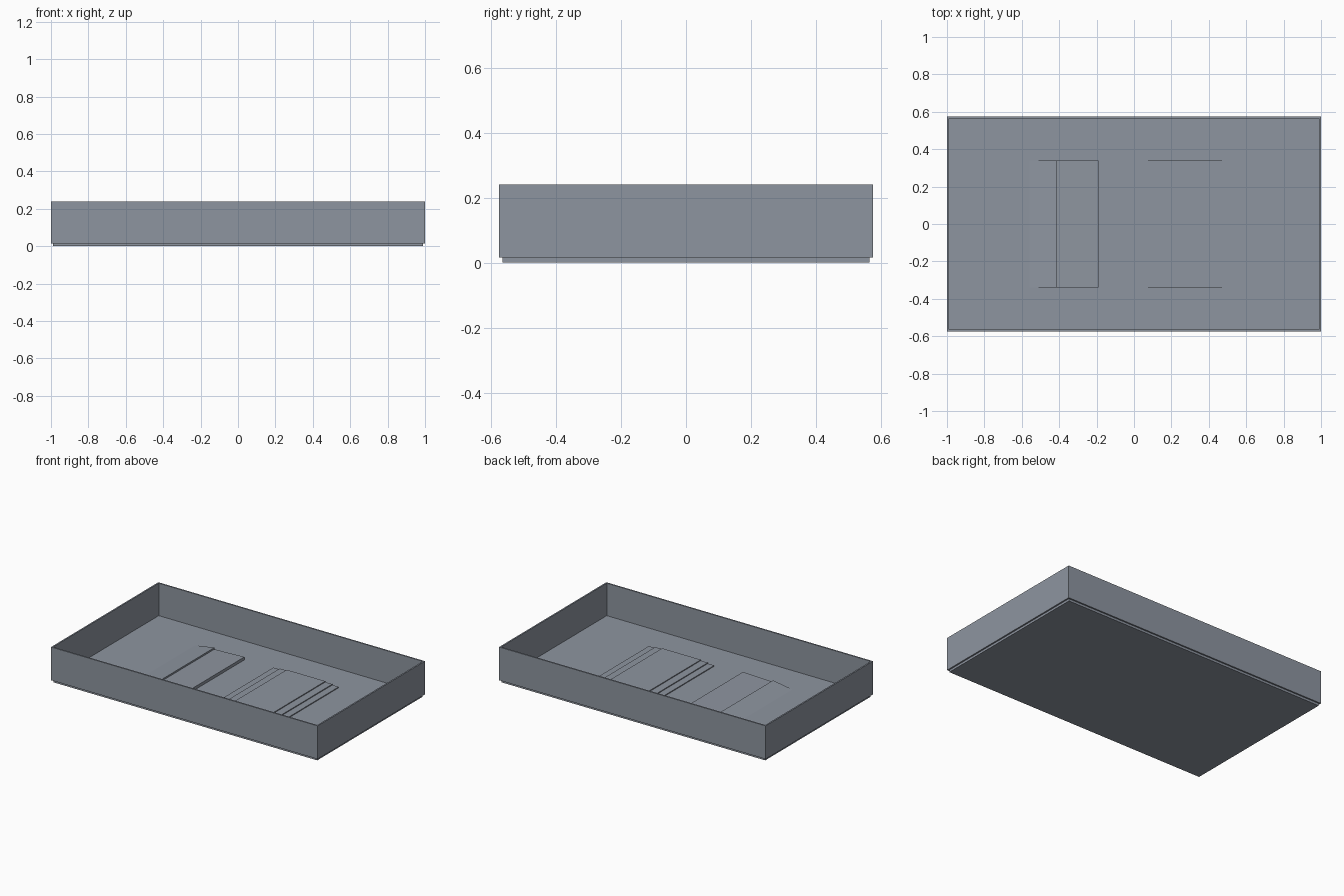
import bpy
import bmesh
from mathutils import Matrix, Vector

if "Cube" in bpy.data.objects:
    bpy.data.objects.remove(bpy.data.objects["Cube"], do_unlink=True)

# Single slate grey material
grey = bpy.data.materials.new("slate_grey")
colour = (0.27, 0.30, 0.35, 1.0)
grey.diffuse_color = colour
grey.use_nodes = True
grey.node_tree.nodes["Principled BSDF"].inputs["Base Color"].default_value = colour

FLOOR_Z = 0.02      # top of the tray floor
BUMP_Y = 0.34       # half width of the raised floor features


def finish(name, bm):
    """Turn a bmesh into a named, coloured object."""
    bmesh.ops.recalc_face_normals(bm, faces=bm.faces)
    mesh = bpy.data.meshes.new(name)
    bm.to_mesh(mesh)
    bm.free()
    mesh.materials.append(grey)
    obj = bpy.data.objects.new(name, mesh)
    bpy.context.collection.objects.link(obj)
    return obj


def box_bmesh(half_x, half_y, z0, z1):
    bm = bmesh.new()
    size = Matrix.Diagonal((2 * half_x, 2 * half_y, z1 - z0, 1))
    bmesh.ops.create_cube(bm, size=1, matrix=Matrix.Translation((0, 0, (z0 + z1) / 2)) @ size)
    return bm


def floor_ridge(name, profile):
    """Solid with an x/height profile, running across the floor along y."""
    bm = bmesh.new()
    ends = [[bm.verts.new((x, y, FLOOR_Z + h)) for x, h in profile]
            for y in (-BUMP_Y, BUMP_Y)]
    for end in ends:
        bm.faces.new(end)
    n = len(profile)
    for i in range(n):
        j = (i + 1) % n
        bm.faces.new((ends[0][i], ends[0][j], ends[1][j], ends[1][i]))
    return finish(name, bm)


# Floor plate, standing slightly proud below the walls
finish("floor_plate", box_bmesh(0.99, 0.565, 0, FLOOR_Z))

# Thin wall frame: open box given thickness inwards
bm = box_bmesh(1.0, 0.575, 0.015, 0.24)
bmesh.ops.delete(bm, geom=[f for f in bm.faces if abs(f.normal.z) > 0.5], context="FACES_ONLY")
walls = finish("wall_frame", bm)
solid = walls.modifiers.new("wall_thickness", "SOLIDIFY")
solid.thickness = 0.01
solid.offset = -1
solid.use_even_offset = True

# Sawtooth ramp: two slopes, each with a drop towards +x
floor_ridge("sawtooth_ramp", [(-0.56, -0.003), (-0.56, 0), (-0.415, 0.023), (-0.415, 0.012),
                              (-0.19, 0.02), (-0.19, -0.003)])

# Stepped platform: three treads up, three treads down
centre, step = 0.272, 0.006
halves = [0.245, 0.1975, 0.145]
rising = [(-0.245, -0.003)]
for level, half in enumerate(halves):
    rising += [(-half, level * step), (-half, (level + 1) * step)]
outline = rising + [(-x, h) for x, h in reversed(rising)]
floor_ridge("stepped_platform", [(centre + x, h) for x, h in outline])
